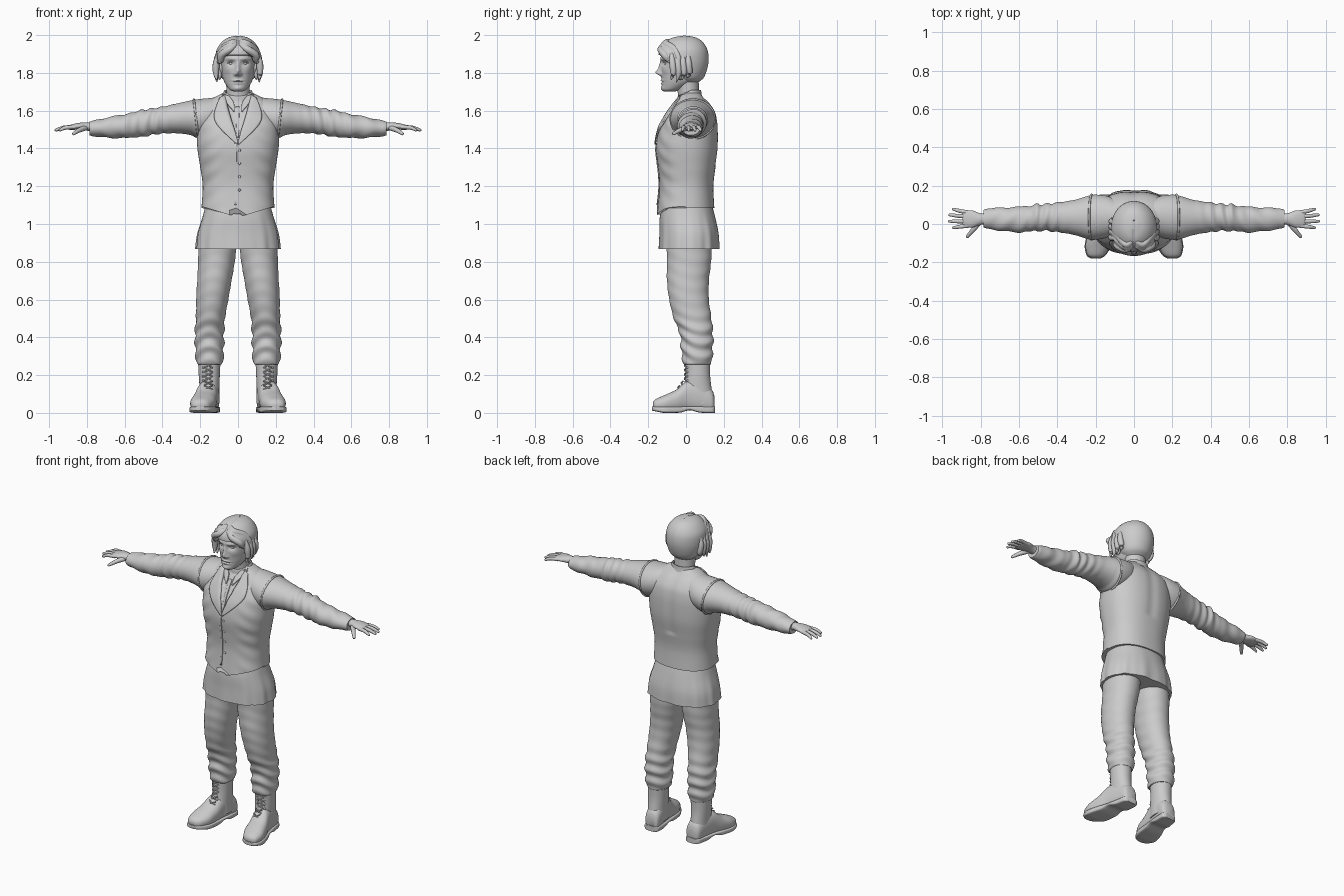
import bpy, bmesh, math, random
from mathutils import Vector
from mathutils.bvhtree import BVHTree

if "Cube" in bpy.data.objects:
    bpy.data.objects.remove(bpy.data.objects["Cube"])
random.seed(4)
clay = bpy.data.materials.new("light grey clay")
clay.use_nodes = True
GREY = (0.6, 0.6, 0.6, 1)
clay.diffuse_color = GREY
clay.node_tree.nodes["Principled BSDF"].inputs["Base Color"].default_value = GREY
parts = []


def finish(name, bm, mirror=False):
    bmesh.ops.recalc_face_normals(bm, faces=bm.faces)
    me = bpy.data.meshes.new(name)
    bm.to_mesh(me)
    bm.free()
    me.materials.append(clay)
    ob = bpy.data.objects.new(name, me)
    bpy.context.collection.objects.link(ob)
    if mirror:
        ob.modifiers.new("mirror", 'MIRROR').use_mirror_merge = False
    parts.append(ob)
    return ob


def spline(rows, steps):
    """Catmull-Rom through tuples of any length."""
    out, n = [], len(rows)
    for i in range(n - 1):
        a, b, c, d = (rows[max(0, min(n - 1, i + k))] for k in (-1, 0, 1, 2))
        for s in range(steps + (i == n - 2)):
            t = s / steps
            out.append([0.5 * (2 * q + (r - p) * t + (2 * p - 5 * q + 4 * r - w) * t * t
                               + (3 * q - p - 3 * r + w) * t ** 3)
                        for p, q, r, w in zip(a, b, c, d)])
    return out


def loft(name, rows, axis='Z', sides=48, steps=6, power=2.0, shape=None, mirror=False):
    """Rows are (station, centre u, centre v, radius u, radius v)."""
    bm, rings = bmesh.new(), []
    for t, cu, cv, ru, rv in spline(rows, steps):
        ring = []
        for i in range(sides):
            a = math.tau * (i + 0.5) / sides
            c, s = math.cos(a), math.sin(a)
            u = cu + ru * math.copysign(abs(c) ** (2 / power), c)
            v = cv + rv * math.copysign(abs(s) ** (2 / power), s)
            p = Vector({'X': (t, u, v), 'Y': (u, t, v), 'Z': (u, v, t)}[axis])
            if shape:
                shape(p, a)
            ring.append(bm.verts.new(p))
        rings.append(ring)
    for r, q in zip(rings, rings[1:]):
        for i in range(sides):
            j = (i + 1) % sides
            bm.faces.new((r[i], r[j], q[j], q[i]))
    bm.faces.new(rings[0])
    bm.faces.new(rings[-1])
    return finish(name, bm, mirror)


def tube(name, pts, radii, mirror=False, sides=10, steps=5):
    """Tapered round tube along a smooth path."""
    path = [(Vector(q[:3]), q[3]) for q in spline([(*p, r) for p, r in zip(pts, radii)], steps)]
    bm, rings = bmesh.new(), []
    for i, (p, r) in enumerate(path):
        d = (path[min(i + 1, len(path) - 1)][0] - path[max(i - 1, 0)][0]).normalized()
        side = d.cross(Vector((0.13, 0.3, 1)).normalized()).normalized()
        up = side.cross(d)
        rings.append([bm.verts.new(p + r * (side * math.cos(math.tau * k / sides)
                                            + up * math.sin(math.tau * k / sides)))
                      for k in range(sides)])
    for r, q in zip(rings, rings[1:]):
        for k in range(sides):
            bm.faces.new((r[k], r[k - 1], q[k - 1], q[k]))
    for r, p in ((rings[0], path[0]), (rings[-1], path[-1])):
        tip = bm.verts.new(p[0] + (p[0] - path[len(path) // 2][0]).normalized() * p[1] * 0.7)
        for k in range(sides):
            bm.faces.new((r[k], r[k - 1], tip))
    return finish(name, bm, mirror)


def ball(name, centre, size, mirror=False):
    bm = bmesh.new()
    bmesh.ops.create_uvsphere(bm, u_segments=20, v_segments=12, radius=1)
    for v in bm.verts:
        v.co = Vector(centre) + v.co * Vector(size)
    return finish(name, bm, mirror)


def gauss(x, w):
    return math.exp(-(x / w) ** 2)


# Waistcoat body: open V at the chest, pointed hem with a notch
def waistcoat_shape(p, a):
    w = max(0, (1.2 - p.z) / 0.14)
    front = p.y < 0
    if w:
        p.z += w * ((-0.025 + 0.3 * abs(p.x) + 0.05 * gauss(p.x + 0.005, 0.015)) if front else 0.025)
    if front and p.z > 1.435 and abs(p.x) < (p.z - 1.435) * 0.32:
        p.y += 0.012
    if front:
        p.y -= 0.003 * math.sin(p.z * 70 + abs(p.x) * 45) * gauss(abs(p.x) - 0.16, 0.06)
    else:
        p.y -= 0.006 * gauss(p.x, 0.03) * (p.z > 1.3)


waistcoat = loft("waistcoat", [
    (1.06, 0, -.002, .193, .152), (1.2, 0, .002, .187, .143), (1.3, 0, .004, .2, .152),
    (1.4, 0, .005, .215, .164), (1.5, 0, .013, .218, .157), (1.56, 0, .024, .21, .14),
    (1.6, 0, .03, .195, .122), (1.64, 0, .03, .165, .095), (1.67, 0, .025, .125, .07),
    (1.695, 0, .02, .075, .055)], sides=120, steps=8, power=2.35, shape=waistcoat_shape)
bm = bmesh.new()
bm.from_mesh(waistcoat.data)
chest = BVHTree.FromBMesh(bm)
bm.free()


def on_chest(x, z, lift):
    hit = chest.ray_cast(Vector((x, -1, z)), Vector((0, 1, 0)))[0]
    return Vector((x, (hit.y if hit else -0.03) - lift, z))


def patch(name, inner, outer, lift=0.006, thick=0.008, mirror=False, n=8):
    """Cloth strip between two (x, z) edges, laid on the chest."""
    bm, rows = bmesh.new(), []
    for p, q in zip(spline(inner, 8), spline(outer, 8)):
        rows.append([bm.verts.new(on_chest(p[0] + (q[0] - p[0]) * k / n,
                                           p[1] + (q[1] - p[1]) * k / n, lift)) for k in range(n + 1)])
    for r, q in zip(rows, rows[1:]):
        for k in range(n):
            bm.faces.new((r[k], r[k + 1], q[k + 1], q[k]))
    ob = finish(name, bm, mirror)
    mod = ob.modifiers.new("cloth", 'SOLIDIFY')
    mod.thickness, mod.offset = thick, 0


patch("lapel", [(.068, 1.685), (.05, 1.6), (.0, 1.435)], [(.098, 1.665), (.122, 1.545), (.004, 1.42)], mirror=True)
patch("shirt_collar_point", [(.045, 1.675), (.022, 1.64), (.018, 1.6)],
      [(.07, 1.685), (.058, 1.64), (.022, 1.595)], lift=0.008, mirror=True)
patch("shirt_placket", [(-.012, 1.62), (-.008, 1.46)], [(.008, 1.62), (.004, 1.46)], lift=0.002)
patch("waistcoat_front_edge", [(-.018, 1.43), (-.018, 1.1)], [(-.006, 1.43), (-.008, 1.1)], lift=0.002, thick=0.005)
for z in (1.39, 1.32, 1.25, 1.18):
    ball("button", on_chest(.008, z, 0.002), (.007, .004, .007))


# Shirt tail hanging below the waistcoat, with soft vertical folds
def tail_shape(p, a):
    k = 1 + 0.02 * max(0, (1.08 - p.z) / 0.2) * (math.sin(a * 11) + 0.6 * math.sin(a * 19 + 1)) * 0.7
    p.x *= k
    p.y *= k


loft("shirt_tail", [(.868, 0, .018, .224, .16), (.95, 0, .017, .214, .156), (1.04, 0, .008, .187, .146),
                    (1.13, 0, .004, .165, .125)], sides=96, power=2.3, shape=tail_shape)


# Trousers, creased towards the hem
def leg_shape(p, a):
    w = 0.0055 * max(0.15, gauss(p.z - 0.37, 0.14))
    f = w * math.sin(p.z * 85 + 2 * math.sin(a) + 1.5 * math.cos(2 * a))
    p.x += f * math.cos(a)
    p.y += f * math.sin(a)


loft("trouser_leg", [
    (.255, .149, .06, .062, .07), (.27, .15, .06, .071, .077), (.34, .151, .058, .075, .084),
    (.42, .151, .055, .077, .088), (.5, .146, .035, .077, .1), (.6, .136, .016, .085, .105),
    (.7, .125, .01, .091, .111), (.8, .114, .016, .097, .117), (.93, .105, .018, .104, .122)],
     steps=12, power=2.1, shape=leg_shape, mirror=True)


# Boots: shaft, foot, sole, laces
def foot_shape(p, a):
    p.z = max(p.z, 0.015)


def sole_shape(p, a):
    if p.z < 0.015:
        p.z += 0.014 * gauss(p.y - 0.02, 0.035) + 0.012 * max(0, (-0.12 - p.y) / 0.06)


foot = [(-.176, .2, .04, .022, .016), (-.16, .198, .043, .046, .03), (-.11, .188, .05, .065, .046),
        (-.05, .176, .062, .063, .062), (.01, .163, .085, .056, .085), (.08, .152, .08, .052, .085),
        (.135, .146, .06, .046, .065), (.15, .146, .05, .03, .04)]
loft("boot_foot", foot, 'Y', power=2.3, shape=foot_shape, mirror=True)
loft("boot_sole", [(y * 1.025, x, .017, rx * 1.07, .017) for y, x, _, rx, _ in foot], 'Y',
     power=5, shape=sole_shape, mirror=True)
loft("boot_shaft", [(.05, .15, .068, .053, .08), (.12, .151, .062, .052, .075), (.2, .152, .062, .056, .066),
                    (.3, .152, .062, .061, .068)], power=2.1, mirror=True)
for i in range(6):
    z = 0.125 + i * 0.023
    y = -0.006 - 0.035 * max(0, (0.17 - z) / 0.045)
    for s in (-1, 1):
        tube("boot_lace", [(.157 - s * .022, y + .008, z), (.157, y - .002, z + .01),
                           (.157 + s * .022, y + .008, z + .02)], (.004, .004, .004), True, 6, 3)
    ball("lace_hook", (.157 + .027, y + .014, z), (.006, .006, .006), True)


# Sleeves, gathered around the elbow
def sleeve_shape(p, a):
    f = 0.005 * gauss(p.x - .47, .09) * math.sin(p.x * 110 + 2 * math.sin(a + 1)) \
        + 0.003 * gauss(p.x - .66, .12) * math.sin(p.x * 60 + 3 * math.cos(a)) \
        + 0.006 * gauss(p.x - .505, .012)
    p.y += f * math.cos(a)
    p.z += f * math.sin(a)


loft("sleeve", [
    (.05, .035, 1.59, .075, .09), (.14, .038, 1.57, .108, .098), (.21, .035, 1.558, .118, .103),
    (.25, .034, 1.562, .11, .092), (.31, .034, 1.56, .092, .081), (.4, .035, 1.55, .077, .071),
    (.5, .033, 1.534, .067, .069), (.6, .023, 1.518, .067, .063), (.7, .025, 1.51, .06, .052),
    (.765, .028, 1.506, .053, .041), (.785, .028, 1.506, .046, .036)],
     'X', steps=12, shape=sleeve_shape, mirror=True)
ring = [math.tau * i / 16 for i in range(17)]
tube("armhole_edge", [(.222 + .012 * math.sin(a), .036 + .117 * math.cos(a), 1.556 + .103 * math.sin(a))
                      for a in ring], [.006] * 17, True, 8, 4)

# Hands
loft("palm", [(.75, .028, 1.51, .03, .024), (.8, .026, 1.516, .03, .022), (.845, .026, 1.517, .045, .018),
              (.885, .026, 1.512, .043, .014), (.895, .026, 1.51, .035, .009)], 'X', 24, mirror=True)
for y, tip_x, tip_y in ((.06, .945, .078), (.038, .965, .048), (.014, .967, .014), (-.009, .945, -.02)):
    tube("finger", [(.865, y, 1.513), ((.88 + tip_x) / 2, (y + tip_y) / 2, 1.51), (tip_x, tip_y, 1.496)],
         (.011, .0105, .007), True)
tube("thumb", [(.805, .012, 1.51), (.84, -.03, 1.497), (.872, -.068, 1.477)], (.015, .013, .008), True)

# Neck and shirt collar
loft("neck", [(1.6, 0, .02, .07, .06), (1.68, 0, .014, .062, .056), (1.78, 0, .005, .064, .062)])


def collar_shape(p, a):
    p.z -= max(0, 0.03 - p.y) * 0.45


loft("shirt_collar", [(1.65, 0, .02, .092, .07), (1.69, 0, .018, .08, .064), (1.708, 0, .018, .074, .062),
                      (1.706, 0, .018, .066, .056), (1.68, 0, .018, .06, .05)], shape=collar_shape)

# Head: each feature is (x, z, width, height, depth) pushed out of the face
features = [(0, 1.802, .013, .016, .026), (0, 1.83, .011, .03, .013), (.014, 1.793, .008, .008, .012),
            (.036, 1.85, .02, .014, -.011), (.035, 1.874, .03, .009, .006), (0, 1.76, .026, .006, .007),
            (0, 1.745, .022, .006, .006), (0, 1.7525, .028, .003, -.005), (0, 1.718, .024, .013, .008),
            (.055, 1.815, .02, .02, .004)]


def face_shape(p, a):
    if p.y < -0.03:
        p.y -= sum(d * gauss(abs(p.x) - x, w) * gauss(p.z - z, h) for x, z, w, h, d in features)


loft("head", [(1.702, 0, -.085, .026, .032), (1.715, 0, -.07, .048, .055), (1.755, 0, -.035, .074, .092),
              (1.8, 0, -.018, .086, .112), (1.85, 0, -.013, .093, .119), (1.9, 0, -.012, .095, .118),
              (1.95, 0, -.012, .07, .09)], sides=128, steps=16, shape=face_shape)
ball("eyeball", (.036, -.1, 1.85), (.014, .015, .011), True)
tube("upper_eyelid", [(.02, -.115, 1.852), (.036, -.116, 1.86), (.053, -.107, 1.852)], (.003, .004, .003), True, 6)
ball("ear", (.097, -.03, 1.795), (.012, .02, .032), True)


# Hair: smooth cap opened for the face, with swept locks on top
def hair_shape(p, a):
    edge = 1.895 - 0.25 * max(0, abs(p.x) - 0.06)
    k = min(1, max(0, (-0.055 - p.y) / 0.02)) * min(1, max(0, (edge - p.z) / 0.012))
    p.x *= 1 - 0.3 * k
    p.y *= 1 - 0.35 * k
    p.z -= 0.006 * gauss(p.x, .008) * (p.y < 0.02) * (p.z > 1.9)


loft("hair_cap", [(1.75, 0, .015, .06, .05), (1.775, 0, .012, .088, .082), (1.82, 0, .002, .108, .11),
                  (1.87, 0, -.01, .118, .13), (1.92, 0, -.014, .114, .128), (1.96, 0, -.012, .089, .104),
                  (1.985, 0, -.01, .056, .068), (1.997, 0, -.008, .015, .018)],
     sides=96, steps=10, shape=hair_shape)
for s in (-1, 1):
    for i in range(6):
        t, j = i / 5, random.uniform(-.006, .006)
        tube("hair_lock", [(s * .012, -.09 - .025 * t, 1.968 - .02 * t),
                           (s * (.045 + j), -.108 - .025 * t, 1.955 - .03 * t),
                           (s * (.086 + j), -.062 - .052 * t, 1.925 - .028 * t),
                           (s * (.112 - .018 * t), -.04 - .055 * t, 1.875 - .01 * t + j),
                           (s * (.122 - .016 * t), -.045 - .062 * t, 1.835 + .035 * t + j)],
             (.012, .018, .02, .016, .003))
    for i in range(4):
        y, j = -.075 + i * .028, random.uniform(-.006, .006)
        tube("side_lock", [(s * .102, y, 1.9), (s * .115, y + .004, 1.85), (s * (.112 + j), y + .008, 1.8),
                           (s * (.108 + j), y - .004, 1.752 + abs(i - 1) * .012)], (.012, .018, .016, .003))

# Smooth shading with kept creases
bpy.ops.object.select_all(action='DESELECT')
for ob in parts:
    ob.select_set(True)
bpy.context.view_layer.objects.active = waistcoat
bpy.ops.object.shade_smooth_by_angle(angle=math.radians(50))
